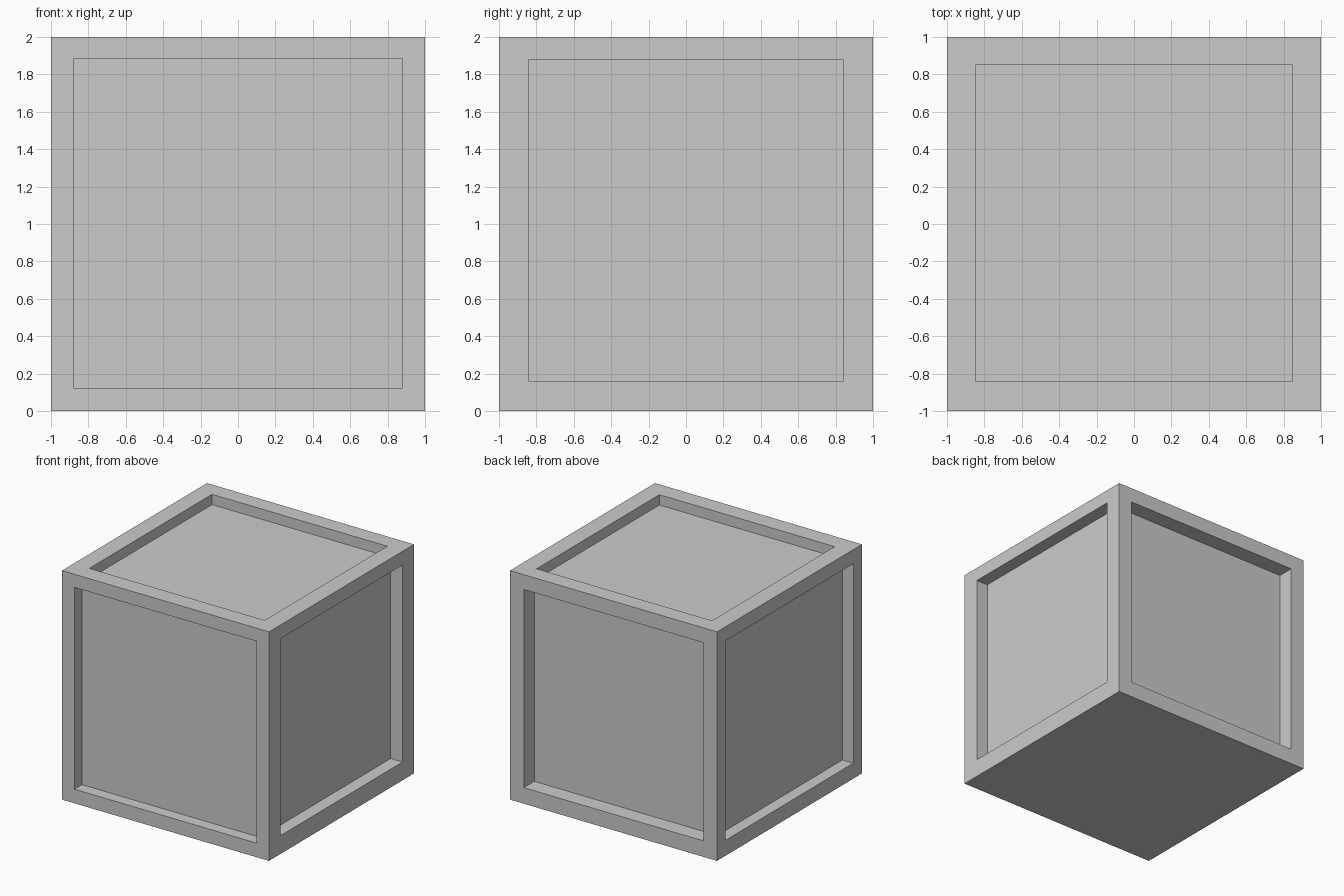
import bpy, bmesh
from mathutils import Vector

if "Cube" in bpy.data.objects:
    bpy.data.objects.remove(bpy.data.objects["Cube"])

# Cube body standing on the ground
bm = bmesh.new()
bmesh.ops.create_cube(bm, size=2)
bmesh.ops.translate(bm, verts=bm.verts, vec=(0, 0, 1))


def recess(normal, low, high, depth):
    """Sink a rectangular panel into the face that looks along normal."""
    n = Vector(normal)
    bm.normal_update()
    face = max(bm.faces, key=lambda f: (f.normal.dot(n) > 0.99) * f.calc_center_median().dot(n))
    mid = face.calc_center_median()
    axes = [i for i in range(3) if abs(n[i]) < 0.5]
    bmesh.ops.inset_individual(bm, faces=[face], thickness=0.1)
    # place the panel rim
    for v in face.verts:
        for k, i in enumerate(axes):
            v.co[i] = high[k] if v.co[i] > mid[i] else low[k]
    # push the panel in, leaving straight walls
    new = bmesh.ops.extrude_discrete_faces(bm, faces=[face])["faces"][0]
    bmesh.ops.translate(bm, verts=new.verts, vec=-n * depth)


# Recessed panels: front, back, right, left, top (underside stays flat)
recess((0, -1, 0), (-0.88, 0.123), (0.88, 1.885), 0.104)
recess((0, 1, 0), (-0.867, 0.14), (0.867, 1.87), 0.145)
recess((1, 0, 0), (-0.842, 0.16), (0.842, 1.88), 0.114)
recess((-1, 0, 0), (-0.88, 0.135), (0.88, 1.876), 0.105)
recess((0, 0, 1), (-0.847, -0.842), (0.847, 0.851), 0.09)

bmesh.ops.recalc_face_normals(bm, faces=bm.faces)
mesh = bpy.data.meshes.new("panelled_crate")
bm.to_mesh(mesh)
bm.free()
crate = bpy.data.objects.new("panelled_crate", mesh)
bpy.context.collection.objects.link(crate)
